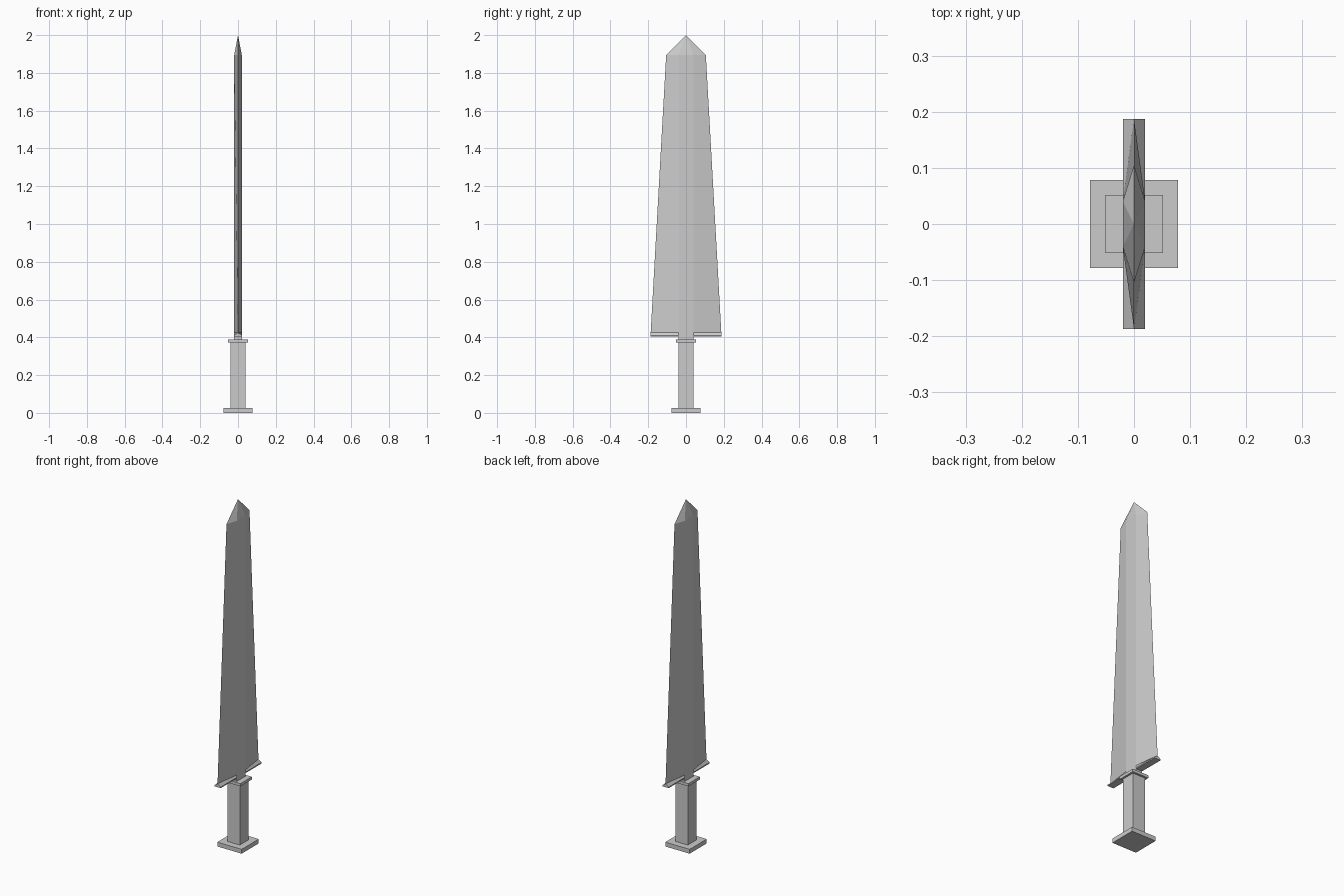
import bpy
import bmesh

if "Cube" in bpy.data.objects:
    bpy.data.objects.remove(bpy.data.objects["Cube"])


def finish(name, bm):
    bmesh.ops.recalc_face_normals(bm, faces=bm.faces[:])
    mesh = bpy.data.meshes.new(name)
    bm.to_mesh(mesh)
    bm.free()
    obj = bpy.data.objects.new(name, mesh)
    bpy.context.collection.objects.link(obj)
    return obj


def square_block(name, half, z0, z1):
    bm = bmesh.new()
    bmesh.ops.create_cube(bm, size=1)
    for v in bm.verts:
        v.co.x *= 2 * half
        v.co.y *= 2 * half
        v.co.z = z0 if v.co.z < 0 else z1
    return finish(name, bm)


# Handle: pommel plate, square grip and collar
square_block("pommel", 0.078, 0.0, 0.025)
square_block("grip", 0.04, 0.025, 0.372)
square_block("collar", 0.052, 0.372, 0.388)

# Blade: flat centre, bevelled edges, flared lip and narrow tang
THICK, FLAT = 0.02, 0.04
# each section: height, half width, half thickness at the edge
sections = [
    (0.388, FLAT, THICK),
    (0.405, FLAT, THICK),
    (0.405, 0.187, THICK),
    (0.411, 0.187, THICK),
    (0.425, 0.187, 0.0),
    (1.895, 0.105, 0.0),
]
bm = bmesh.new()
rings = []
for z, w, t in sections:
    outline = [(t, w), (THICK, FLAT), (THICK, -FLAT), (t, -w),
               (-t, -w), (-THICK, -FLAT), (-THICK, FLAT), (-t, w)]
    rings.append([bm.verts.new((x, y, z)) for x, y in outline])
for low, high in zip(rings, rings[1:]):
    for i in range(8):
        j = (i + 1) % 8
        bm.faces.new((low[i], low[j], high[j], high[i]))
bm.faces.new(rings[0])

# Pointed tip
tip = bm.verts.new((0, 0, 2.0))
for i in range(8):
    bm.faces.new((rings[-1][i], rings[-1][(i + 1) % 8], tip))
bmesh.ops.remove_doubles(bm, verts=bm.verts[:], dist=1e-4)
finish("blade", bm)
